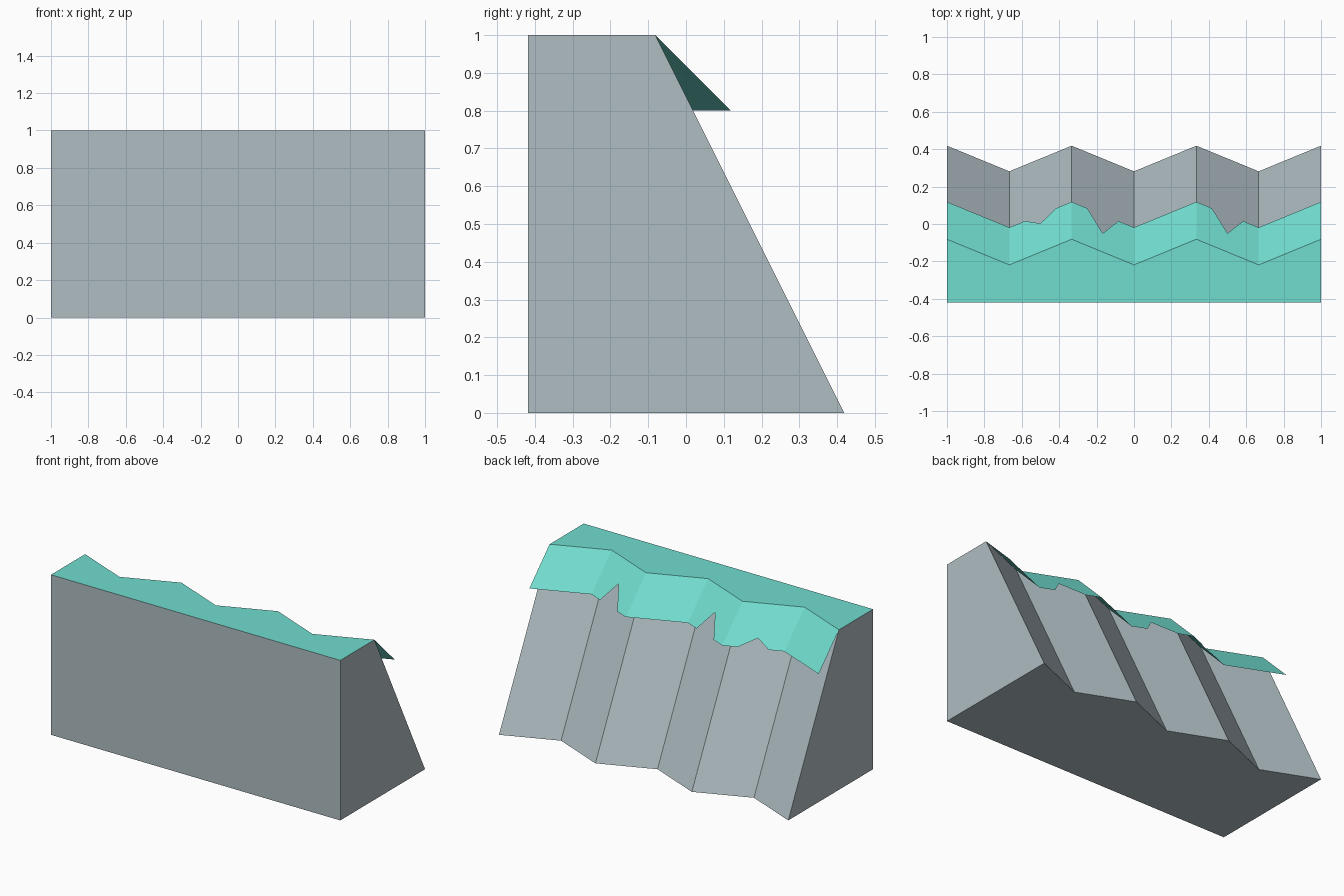
import bpy, bmesh

if "Cube" in bpy.data.objects:
    bpy.data.objects.remove(bpy.data.objects["Cube"])

STEPS = 24                              # columns across the width
FRONT, RIDGE, DEPTH = -0.4185, -0.0815, 0.137
NOTCH = {6: 0.153, 10: 0.10, 18: 0.10}  # shorter grass drops at these columns


def material(name, rgb):
    m = bpy.data.materials.new(name)
    m.diffuse_color = (*rgb, 1)
    m.use_nodes = True
    m.node_tree.nodes["Principled BSDF"].inputs["Base Color"].default_value = m.diffuse_color
    return m


def col_x(i):
    return -1 + 2 * i / STEPS


def rim_y(i):
    """Zigzag of the upper cliff edge: three grooves."""
    t = (i % 8) / 4
    return RIDGE - DEPTH * (t if t <= 1 else 2 - t)


def strip_faces(bm, rows):
    """Join neighbouring point rows into quads."""
    vs = [[bm.verts.new(p) for p in r] for r in rows]
    for a, b in zip(vs, vs[1:]):
        for k in range(len(a) - 1):
            bm.faces.new((a[k], a[k + 1], b[k + 1], b[k]))
    return vs


def finish(name, bm, mat):
    me = bpy.data.meshes.new(name)
    bm.to_mesh(me)
    bm.free()
    me.materials.append(mat)
    ob = bpy.data.objects.new(name, me)
    bpy.context.collection.objects.link(ob)


stone = material("stone_grey", (0.43, 0.51, 0.54))
grass = material("grass_turquoise", (0.165, 0.72, 0.62))

# Cliff body: front, base and sloping folded back, closed at both ends
bm = bmesh.new()
rows = [[(col_x(i), rim_y(i), 1), (col_x(i), rim_y(i) + 0.5, 0),
         (col_x(i), FRONT, 0), (col_x(i), FRONT, 1)]
        for i in range(0, STEPS + 1, 4)]
vs = strip_faces(bm, rows)
bm.faces.new(vs[0][::-1])
bm.faces.new(vs[-1])
bmesh.ops.recalc_face_normals(bm, faces=bm.faces)
if sum((f.normal.y for f in bm.faces if f.calc_center_median().y > 0)) < 0:
    bmesh.ops.reverse_faces(bm, faces=bm.faces)
finish("cliff_body", bm, stone)

# Grass cover: flat top and the overhanging ragged flap
bm = bmesh.new()
rows = []
for i in range(STEPS + 1):
    x, y, d = col_x(i), rim_y(i), NOTCH.get(i, 0.2)
    rows.append([(x, FRONT, 1), (x, y, 1), (x, y + d, 1 - d)])
strip_faces(bm, rows)
bm.normal_update()
for f in bm.faces:
    if f.normal.z < 0:
        f.normal_flip()
finish("grass_cover", bm, grass)
